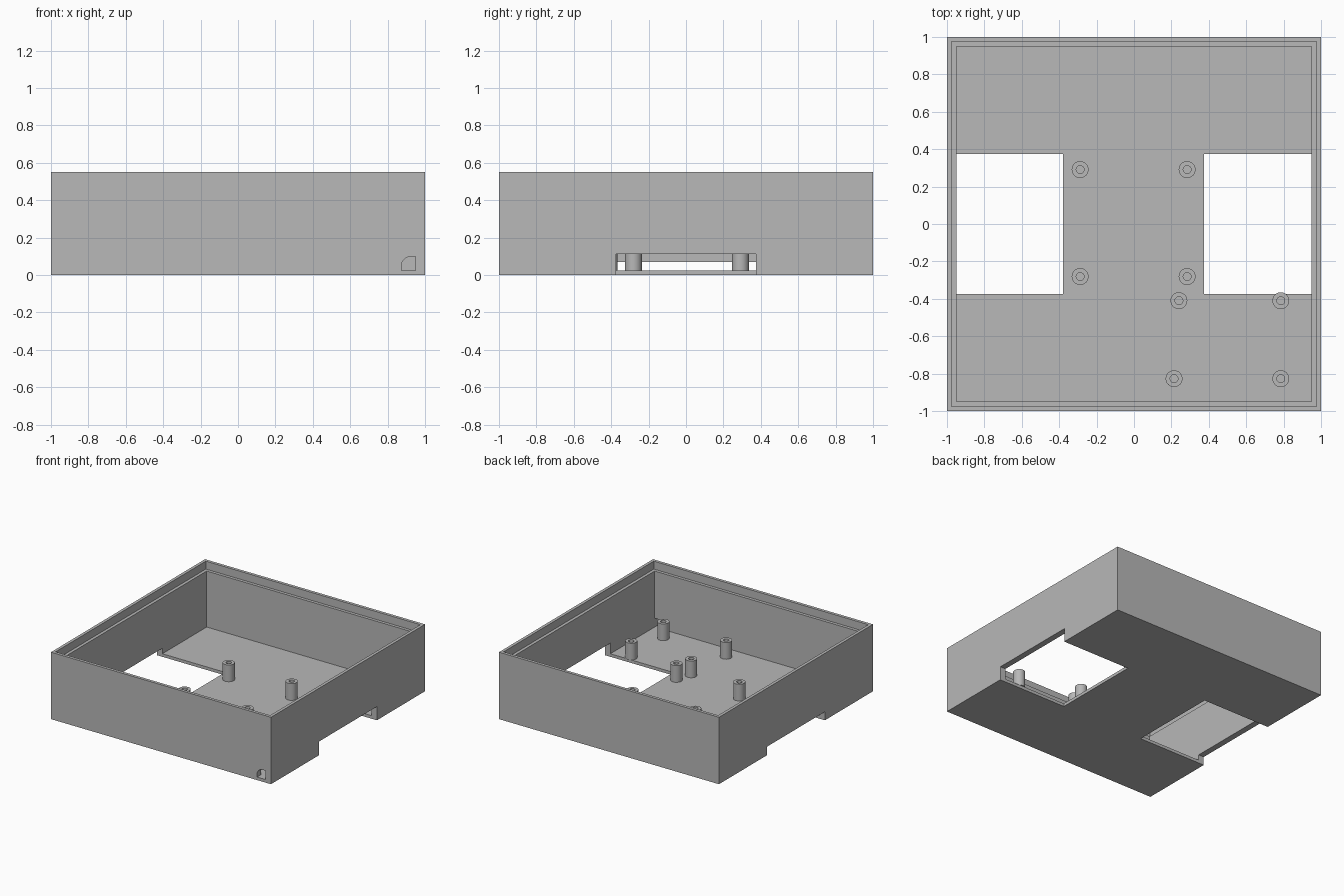
import bpy
import bmesh
from math import cos, sin, pi, radians

cube = bpy.data.objects.get("Cube")
if cube:
    bpy.data.objects.remove(cube, do_unlink=True)

HEIGHT, FLOOR = 0.55, 0.025
INNER, LIP = 0.95, 0.975      # half widths of the cavity and of the lid seat
SEAT_DEPTH = 0.065
POST_TOP = 0.1625

grey = bpy.data.materials.new("plain grey")
grey.use_nodes = True
colour = (0.48, 0.48, 0.48, 1)
grey.diffuse_color = colour
grey.node_tree.nodes["Principled BSDF"].inputs["Base Color"].default_value = colour


def make_object(name, bm):
    bmesh.ops.recalc_face_normals(bm, faces=bm.faces)
    mesh = bpy.data.meshes.new(name)
    bm.to_mesh(mesh)
    bm.free()
    mesh.materials.append(grey)
    obj = bpy.data.objects.new(name, mesh)
    bpy.context.collection.objects.link(obj)
    return obj


def prism(name, outline, direction):
    """Extrude a closed outline of 3D points along a direction."""
    bm = bmesh.new()
    face = bm.faces.new([bm.verts.new(p) for p in outline])
    result = bmesh.ops.extrude_face_region(bm, geom=[face], use_keep_orig=True)
    moved = [g for g in result["geom"] if isinstance(g, bmesh.types.BMVert)]
    bmesh.ops.translate(bm, verts=moved, vec=direction)
    return make_object(name, bm)


def box(name, x0, x1, y0, y1, z0, z1):
    outline = [(x0, y0, z0), (x1, y0, z0), (x1, y1, z0), (x0, y1, z0)]
    return prism(name, outline, (0, 0, z1 - z0))


def select_only(obj):
    bpy.ops.object.select_all(action="DESELECT")
    obj.select_set(True)
    bpy.context.view_layer.objects.active = obj


def cut(target, cutter):
    cutter.hide_render = True
    mod = target.modifiers.new("cut", "BOOLEAN")
    mod.operation = "DIFFERENCE"
    mod.solver = "EXACT"
    mod.object = cutter
    select_only(target)
    bpy.ops.object.modifier_apply(modifier=mod.name)
    bpy.data.objects.remove(cutter, do_unlink=True)


# Open tray with a stepped seat around the rim
tray = box("tray", -1, 1, -1, 1, 0, HEIGHT)
cut(tray, box("cavity", -INNER, INNER, -INNER, INNER, FLOOR, 1))
cut(tray, box("lid_seat", -LIP, LIP, -LIP, LIP, HEIGHT - SEAT_DEPTH, 1))

# Side openings through floor and wall, taller on the left side
cut(tray, box("left_opening", 0.375, 1.2, -0.375, 0.375, -0.2, 0.1125))
cut(tray, box("right_opening", -1.2, -0.38, -0.375, 0.375, -0.2, 0.07))

# Small cable hole in the front wall with one rounded corner
x0, x1, z0, z1, r = 0.873, INNER, FLOOR, 0.0975, 0.05
hole = [(x0, -1.1, z0), (x1, -1.1, z0), (x1, -1.1, z1)]
for i in range(9):
    a = pi / 2 + i * pi / 16
    hole.append((x0 + r + r * cos(a), -1.1, z1 - r + r * sin(a)))
cut(tray, prism("cable_hole", hole, (0, 0.2, 0)))


# Hollow screw posts standing on the floor
def screw_post(name, x, y, outer=0.045, inner=0.021, sides=32):
    bm = bmesh.new()
    rings = []
    for radius, z in ((inner, FLOOR), (inner, POST_TOP), (outer, POST_TOP), (outer, FLOOR)):
        rings.append([bm.verts.new((x + radius * cos(2 * pi * i / sides),
                                    y + radius * sin(2 * pi * i / sides), z))
                      for i in range(sides)])
    for k in range(4):
        a, b = rings[k], rings[(k + 1) % 4]
        for i in range(sides):
            j = (i + 1) % sides
            bm.faces.new((a[i], a[j], b[j], b[i]))
    post = make_object(name, bm)
    select_only(post)
    bpy.ops.object.shade_smooth_by_angle(angle=radians(30))


for sx in (-1, 1):
    for sy in (-1, 1):
        screw_post("centre_post", -0.002 + 0.286 * sx, 0.005 + 0.286 * sy)

for x, y in ((0.24, -0.41), (0.785, -0.41), (0.214, -0.827), (0.785, -0.827)):
    screw_post("corner_post", x, y)
